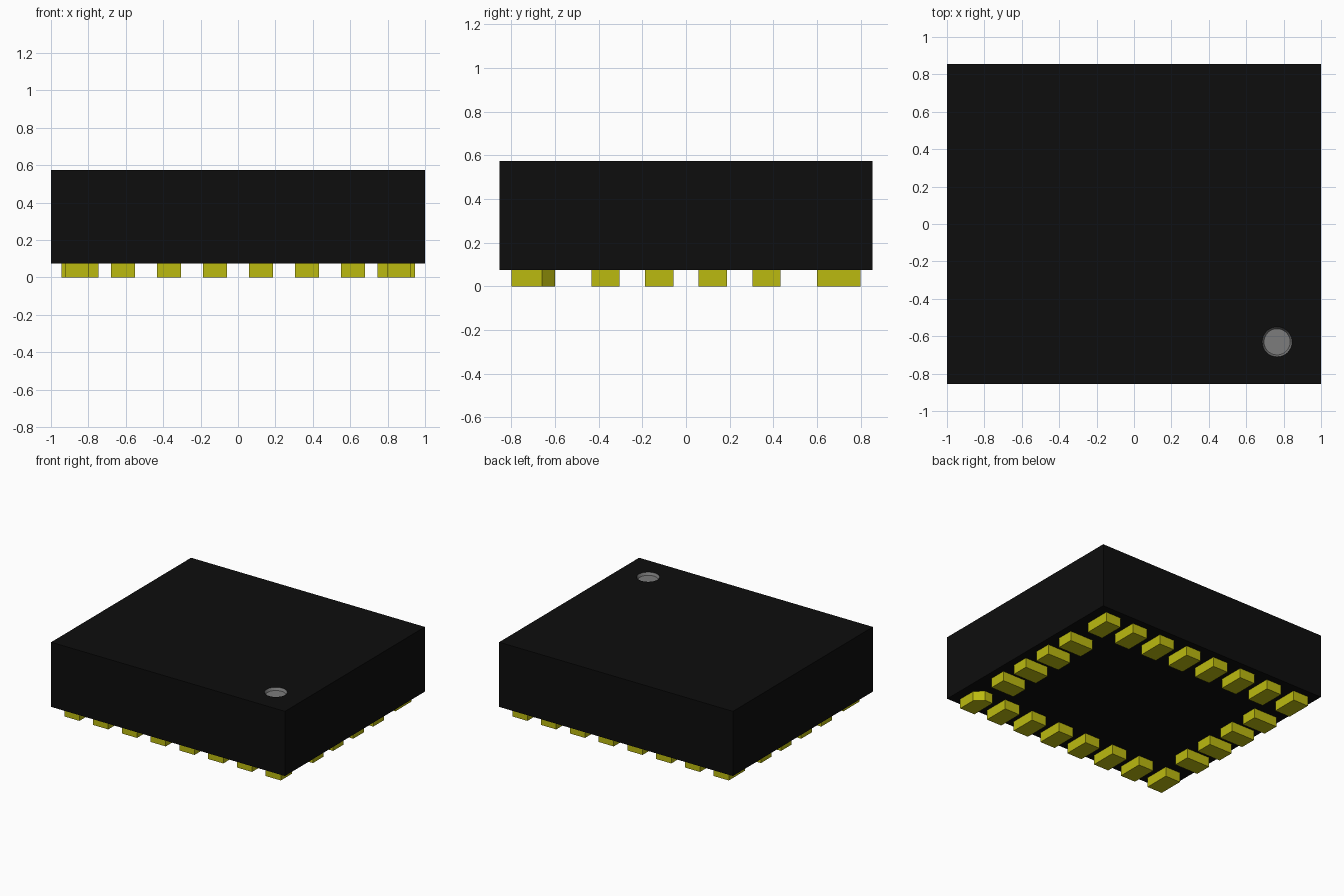
import bpy
import bmesh
import math

default = bpy.data.objects.get("Cube")
if default:
    bpy.data.objects.remove(default, do_unlink=True)


def make_material(name, color):
    mat = bpy.data.materials.new(name)
    mat.use_nodes = True
    mat.diffuse_color = (*color, 1)
    mat.node_tree.nodes["Principled BSDF"].inputs["Base Color"].default_value = (*color, 1)
    return mat


BLACK = make_material("black resin", (0.004, 0.004, 0.004))
GREY = make_material("marker grey", (0.2, 0.2, 0.2))
GOLD = make_material("gold contact", (0.5, 0.49, 0.005))

BASE, TOP = 0.075, 0.575
HALF_X, HALF_Y = 1.0, 0.855


def prism(name, outline, z0, z1, mat):
    """Extrude a flat outline from z0 up to z1."""
    bm = bmesh.new()
    face = bm.faces.new([bm.verts.new((x, y, z0)) for x, y in outline])
    ext = bmesh.ops.extrude_face_region(bm, geom=[face])
    verts = [v for v in ext["geom"] if isinstance(v, bmesh.types.BMVert)]
    bmesh.ops.translate(bm, verts=verts, vec=(0, 0, z1 - z0))
    bmesh.ops.recalc_face_normals(bm, faces=bm.faces)
    mesh = bpy.data.meshes.new(name)
    bm.to_mesh(mesh)
    bm.free()
    mesh.materials.append(mat)
    obj = bpy.data.objects.new(name, mesh)
    bpy.context.collection.objects.link(obj)
    return obj


def rectangle(cx, cy, w, d):
    return [(cx + sx * w / 2, cy + sy * d / 2)
            for sx, sy in ((-1, -1), (1, -1), (1, 1), (-1, 1))]


# Package body with a round pocket opening in its top
DOT_X, DOT_Y, DOT_R, FLOOR_R, DEPTH = 0.765, -0.63, 0.08, 0.07, 0.02
SEGMENTS = 32
body = prism("package_body", rectangle(0, 0, 2 * HALF_X, 2 * HALF_Y), BASE, TOP, BLACK)
body.data.materials.append(GREY)

bm = bmesh.new()
bm.from_mesh(body.data)
top = max(bm.faces, key=lambda f: f.calc_center_median().z)
corners = [tuple(v.co) for v in top.verts]
bm.faces.remove(top)


def ring(radius, z):
    return [bm.verts.new((DOT_X + radius * math.cos(a), DOT_Y + radius * math.sin(a), z))
            for a in (2 * math.pi * i / SEGMENTS for i in range(SEGMENTS))]


# Top surface around the pocket
rim = ring(DOT_R, TOP)
floor = ring(FLOOR_R, TOP - DEPTH)
bm.edges.ensure_lookup_table()
border = [e for e in bm.edges if e.is_boundary]
rim_edges = [bm.edges.new((rim[i], rim[(i + 1) % SEGMENTS])) for i in range(SEGMENTS)]
bmesh.ops.triangle_fill(bm, edges=border + rim_edges, use_beauty=True, normal=(0, 0, 1))

# Pocket wall and floor marker
for f in list(bm.faces):
    if all(v in rim for v in f.verts):
        bm.faces.remove(f)
pocket = [bm.faces.new(floor)]
for i in range(SEGMENTS):
    j = (i + 1) % SEGMENTS
    pocket.append(bm.faces.new((rim[i], rim[j], floor[j], floor[i])))
for f in pocket:
    f.material_index = 1
bmesh.ops.recalc_face_normals(bm, faces=bm.faces)
bm.to_mesh(body.data)
bm.free()

# Contact pads: long rows at front and back, short rows at the sides
PITCH, WIDTH, LENGTH = 0.246, 0.13, 0.2
ROW_X, ROW_Y = 0.845, 0.7

for side, sign in (("front", -1), ("back", 1)):
    for i in range(8):
        cx, cy = (i - 3.5) * PITCH, sign * ROW_Y
        outline = rectangle(cx, cy, WIDTH, LENGTH)
        if side == "front" and i == 7:
            # First contact has one clipped corner
            x, y = outline[2]
            outline[2:3] = [(x, y - 0.06), (x - 0.06, y)]
        prism(f"{side}_contact_{i + 1}", outline, 0, BASE, GOLD)

for side, sign in (("right", -1), ("left", 1)):
    for i in range(4):
        prism(f"{side}_contact_{i + 1}",
              rectangle(sign * ROW_X, (i - 1.5) * PITCH, LENGTH, WIDTH), 0, BASE, GOLD)
